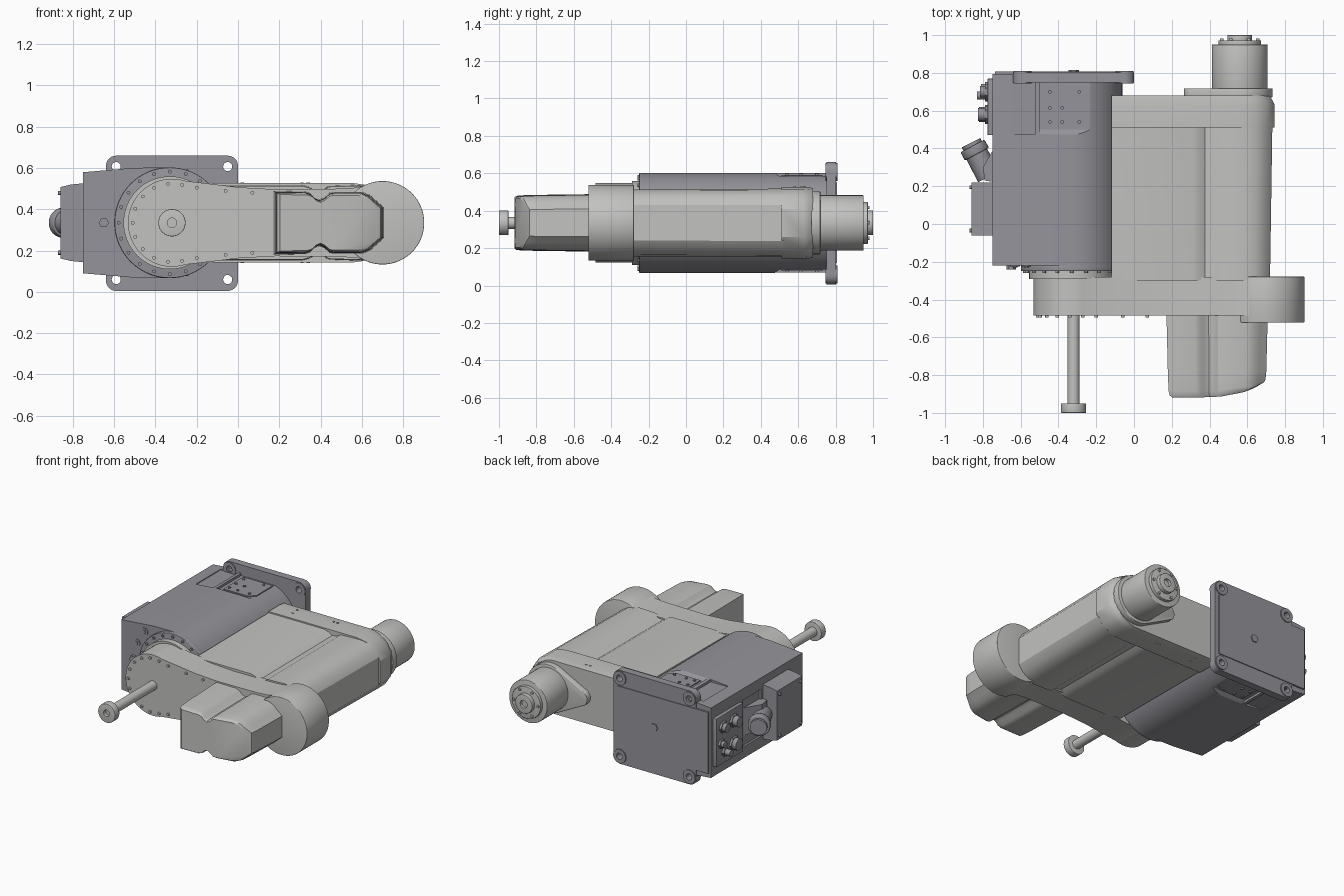
import bpy, bmesh, math
from mathutils import Vector

cube = bpy.data.objects.get("Cube")
if cube:
    bpy.data.objects.remove(cube)

ZC = 0.335  # height of the common mid plane


def material(name, rgb):
    m = bpy.data.materials.new(name)
    m.use_nodes = True
    col = (*rgb, 1)
    m.diffuse_color = col
    m.node_tree.nodes["Principled BSDF"].inputs["Base Color"].default_value = col
    return m


LIGHT = material("light grey", (0.54, 0.54, 0.53))
GREY = material("slate grey", (0.30, 0.295, 0.325))


def finish(name, bm, mat, bevel=0, limit=40):
    bmesh.ops.recalc_face_normals(bm, faces=bm.faces)
    if bevel:
        edges = [e for e in bm.edges if e.calc_face_angle(0) > math.radians(limit)]
        bmesh.ops.bevel(bm, geom=edges, offset=bevel, segments=3, profile=0.5,
                        affect='EDGES', clamp_overlap=True)
    me = bpy.data.meshes.new(name)
    bm.to_mesh(me)
    bm.free()
    ob = bpy.data.objects.new(name, me)
    bpy.context.collection.objects.link(ob)
    me.materials.append(mat)
    smooth(ob)
    return ob


def activate(ob):
    bpy.ops.object.select_all(action='DESELECT')
    ob.select_set(True)
    bpy.context.view_layer.objects.active = ob


def smooth(ob):
    activate(ob)
    bpy.ops.object.shade_smooth_by_angle(angle=math.radians(32))


def loft(name, rings, mat, bevel=0, limit=40):
    """Skin closed rings of 3D points and cap both ends."""
    bm = bmesh.new()
    vs = [[bm.verts.new(p) for p in r] for r in rings]
    n = len(vs[0])
    for a, b in zip(vs, vs[1:]):
        for i in range(n):
            j = (i + 1) % n
            bm.faces.new((a[i], a[j], b[j], b[i]))
    bm.faces.new(vs[0])
    bm.faces.new(vs[-1])
    return finish(name, bm, mat, bevel, limit)


def prism(name, pts, y0, y1, mat, bevel=0):
    return loft(name, [[(x, y, z) for x, z in pts] for y in (y0, y1)], mat, bevel)


def box(name, x, y, z, mat, bevel=0):
    pts = [(x[0], z[0]), (x[1], z[0]), (x[1], z[1]), (x[0], z[1])]
    return prism(name, pts, y[0], y[1], mat, bevel)


def arc(cx, cz, r, a0, a1, n=24):
    angs = [math.radians(a0 + (a1 - a0) * i / n) for i in range(n + 1)]
    return [(cx + r * math.cos(a), cz + r * math.sin(a)) for a in angs]


def cyl(name, x, z, r, y0, y1, mat, bevel=0, n=48):
    return prism(name, arc(x, z, r, 0, 360, n)[:-1], y0, y1, mat, bevel)


def rod(name, start, end, r, mat, n=24, bevel=0):
    a, b = Vector(start), Vector(end)
    q = (b - a).to_track_quat('Z', 'Y')
    ring = [q @ Vector((px, py, 0)) for px, py in arc(0, 0, r, 0, 360, n)[:-1]]
    return loft(name, [[a + p for p in ring], [b + p for p in ring]], mat, bevel)


def mirrored(top):
    """Close an upper outline by mirroring it across the mid plane."""
    return top + [(x, 2 * ZC - z) for x, z in reversed(top)]


def cut(ob, *cutters):
    for c in cutters:
        mod = ob.modifiers.new("cut", 'BOOLEAN')
        mod.operation, mod.solver, mod.object = 'DIFFERENCE', 'EXACT', c
        activate(ob)
        bpy.ops.object.modifier_apply(modifier=mod.name)
        bpy.data.objects.remove(c)
    smooth(ob)


def flip(z, side):
    return ZC + side * (z - ZC)


# Base body: squared on its right, round under the arm
body_pts = arc(-0.33, ZC, 0.268, -90, 90, 32) + [(-0.5, 0.601), (-0.75, 0.58), (-0.75, 0.09), (-0.5, 0.069)]
body = prism("base_body", body_pts, -0.22, 0.795, GREY)
pockets = []
for s in (1, -1):
    slope = [(0.46, 0.612), (0.5, 0.585), (0.75, 0.585), (0.75, 0.65), (0.46, 0.65)]
    pockets.append(loft("pocket", [[(x, y, flip(z, s)) for y, z in slope] for x in (-0.5, 0.0)], GREY))
    pockets.append(box("side_pocket", (-0.66, -0.525), (0.475, 0.75), sorted((flip(0.582, s), flip(0.65, s))), GREY))
pockets.append(box("connector_recess", (-0.8, -0.735), (0.24, 0.44), (0.17, 0.5), GREY))
cut(body, *pockets)

# Access plates above and below, with screws
for s, side in ((1, "upper"), (-1, "lower")):
    outline = [(-0.47, 0.51), (-0.28, 0.51), (-0.24, 0.55), (-0.24, 0.73), (-0.47, 0.73)]
    loft(side + "_access_plate", [[(x, y, flip(z, s)) for x, y in outline] for z in (0.58, 0.592)], GREY)
    for x in (-0.445, -0.38, -0.29):
        for y in (0.54, 0.615, 0.7):
            if (x, y) != (-0.38, 0.7) and (x, y) != (-0.29, 0.615):
                rod(side + "_plate_screw", (x, y, flip(0.585, s)), (x, y, flip(0.6, s)), 0.009, GREY, 12)

# Mounting plate with four bolt lugs
corner = 0.05
plate_pts = []
for cx, cz, a in ((-0.05, 0.61, 0), (-0.59, 0.61, 90), (-0.59, 0.055, 180), (-0.05, 0.055, 270)):
    plate_pts += arc(cx, cz, corner, a, a + 90, 8)
plate = prism("mounting_plate", plate_pts, 0.75, 0.802, GREY)
holes = []
for x, sx in ((-0.59, -1), (-0.05, 1)):
    for z, sz in ((0.607, 1), (0.06, -1)):
        lug = cyl("mounting_lug", x, z, 0.048, 0.745, 0.81, GREY, n=32)
        cut(lug, cyl("bolt_hole", x, z, 0.022, 0.7, 0.9, GREY, n=20))
        holes.append(cyl("bolt_hole", x, z, 0.022, 0.7, 0.9, GREY, n=20))
cut(plate, *holes)
box("plate_panel", (-0.735, -0.03), (0.79, 0.808), (0.12, 0.55), GREY)
cyl("plate_boss", -0.32, ZC, 0.028, 0.8, 0.815, GREY, n=6)

# Right-hand side box, connector panel and plugs
prism("cable_box", mirrored([(-0.74, 0.527), (-0.81, 0.52), (-0.86, 0.508)]), -0.06, 0.22, GREY)
wedge = [(-0.73, 0.22), (-0.79, 0.23), (-0.80, 0.30), (-0.73, 0.42)]
loft("plug_wedge", [[(x, y, z) for x, y in wedge] for z in (0.24, 0.43)], GREY)
rod("plug_body", (-0.77, 0.25, ZC), (-0.835, 0.375, ZC), 0.062, GREY)
rod("plug_collar", (-0.832, 0.37, ZC), (-0.855, 0.413, ZC), 0.072, GREY, bevel=0.006)
rod("plug_tip", (-0.852, 0.408, ZC), (-0.863, 0.43, ZC), 0.055, GREY)
box("connector_panel", (-0.775, -0.74), (0.47, 0.77), (0.16, 0.5), GREY, 0.004)
for y, z, r, reach in ((0.58, 0.42, 0.035, 0.825), (0.58, 0.26, 0.04, 0.82), (0.70, 0.42, 0.03, 0.815),
                       (0.68, 0.24, 0.022, 0.83), (0.72, 0.31, 0.022, 0.81)):
    rod("connector", (-0.76, y, z), (-reach, y, z), r, GREY, 20)
    rod("connector_nut", (-0.77, y, z), (-0.79, y, z), r + 0.01, GREY, 6)
for y in (-0.035, 0.195):
    for z in (0.19, 0.48):
        rod("box_screw", (-0.85, y, z), (-0.872, y, z), 0.01, GREY, 12)

# Shoulder bearing and front bolts
cyl("shoulder_ring", -0.33, ZC, 0.268, -0.25, -0.21, GREY, 0.004, 64)
cyl("shoulder_neck", -0.33, ZC, 0.225, -0.29, -0.24, LIGHT, n=64)
for i in range(20):
    x, z = arc(-0.33, ZC, 0.248, 0, 360, 20)[i]
    cyl("ring_screw", x, z, 0.009, -0.26, -0.24, GREY, n=12)
for x, z in ((-0.57, 0.545), (-0.63, 0.45), (-0.57, 0.125), (-0.63, 0.22)):
    cyl("body_bolt", x, z, 0.026, -0.225, -0.21, GREY, n=24)
    cyl("body_bolt_head", x, z, 0.013, -0.23, -0.21, GREY, n=6)
cyl("body_plug", -0.65, ZC, 0.025, -0.242, -0.21, GREY, n=6)

# Cross link: round ends joined by a waist
waist = [(0.58, 0.506), (0.5, 0.5), (0.18, 0.497), (0.0, 0.507), (-0.12, 0.522)]
link_top = arc(0.70, ZC, 0.2, 0, 112, 20) + waist + arc(-0.32, ZC, 0.213, 72, 180, 20)
prism("cross_link", mirrored(link_top)[1:], -0.485, -0.28, LIGHT)
cyl("elbow_drum", 0.70, ZC, 0.202, -0.522, -0.278, LIGHT, 0.004, 64)
rim = [(x, z) for x, z in arc(-0.32, ZC, 0.19, 75, 285, 10)]
rim += [(x, flip(z, s)) for s in (1, -1) for x, z in ((-0.2, 0.505), (-0.06, 0.49), (0.07, 0.48))]
for x, z in rim:
    cyl("link_screw", x, z, 0.009, -0.496, -0.48, LIGHT, n=12)

# Tool shaft with end flange
cyl("tool_shaft", -0.32, ZC, 0.032, -0.96, -0.48, LIGHT, n=32)
flange = cyl("tool_flange", -0.32, ZC, 0.066, -1.0, -0.95, LIGHT, 0.003)
cut(flange, cyl("flange_hole", -0.32, ZC, 0.023, -1.1, -0.975, LIGHT, n=24))

# Front cover: grooved section tapering to a rounded nose
cover = [(0.17, 0.49), (0.32, 0.488), (0.35, 0.478), (0.37, 0.457), (0.395, 0.447), (0.42, 0.46),
         (0.445, 0.482), (0.47, 0.486), (0.6, 0.486), (0.64, 0.472), (0.67, 0.445), (0.71, 0.41)]
rings = []
for y, k, bend in ((-0.40, 1.0, 0), (-0.80, 0.965, 0.02), (-0.885, 0.95, 0.06), (-0.907, 0.93, 0.066), (-0.918, 0.88, 0.068)):
    rings.append([(0.44 + (x - 0.44) * k, y + bend * max(0, (x - 0.2) / 0.5) ** 4, ZC + (z - ZC) * k)
                  for x, z in mirrored(cover)])
loft("front_cover", rings, LIGHT)

# Rear housing: same grooved section, running back to its flange
house = [(-0.12, 0.515), (0.31, 0.515), (0.345, 0.505), (0.375, 0.488), (0.41, 0.492), (0.44, 0.51),
         (0.58, 0.515), (0.64, 0.506), (0.69, 0.475), (0.72, 0.43)]
rings = []
for y, k, g in ((-0.30, 0.995, 0), (0.49, 1.015, 0.012), (0.52, 1.02, 0.012)):
    rings.append([(x + g * (x > 0.5), y, ZC + (z - ZC) * k) for x, z in mirrored(house)])
loft("rear_housing", rings, LIGHT)
rear = [(-0.12, 0.527), (0.56, 0.527), (0.64, 0.515), (0.70, 0.48), (0.745, 0.41)]
loft("rear_flange", [[(x - d * (x > 0.6), y, ZC + (z - ZC) * (1 - d)) for x, z in mirrored(rear)]
                     for y, d in ((0.51, 0.0), (0.63, 0.0), (0.66, 0.015), (0.68, 0.03))], LIGHT)
for s in (1, -1):
    for x, y in ((0.02, 0.63), (0.02, 0.58), (0.31, 0.62), (0.34, 0.62)):
        rod("housing_screw", (x, y, flip(0.52, s)), (x, y, flip(0.531, s)), 0.008, LIGHT, 12)

# Rear motor on its teardrop mount
mount_top = arc(0.565, ZC, 0.168, 0, 110, 16) + arc(0.32, ZC, 0.055, 110, 180, 8)
prism("motor_mount", mirrored(mount_top)[1:], 0.67, 0.718, LIGHT, 0.004)
cyl("motor", 0.56, ZC, 0.148, 0.71, 0.95, LIGHT, 0.004, 64)
cyl("motor_cap", 0.56, ZC, 0.112, 0.945, 0.972, LIGHT, 0.003, 48)
hub = cyl("motor_hub", 0.56, ZC, 0.066, 0.965, 1.0, LIGHT, 0.003, 48)
cut(hub, cyl("hub_hole", 0.56, ZC, 0.027, 0.98, 1.1, LIGHT, n=24))
for x, z in arc(0.56, ZC, 0.095, 0, 300, 5):
    cyl("cap_screw", x, z, 0.009, 0.965, 0.982, LIGHT, n=12)
